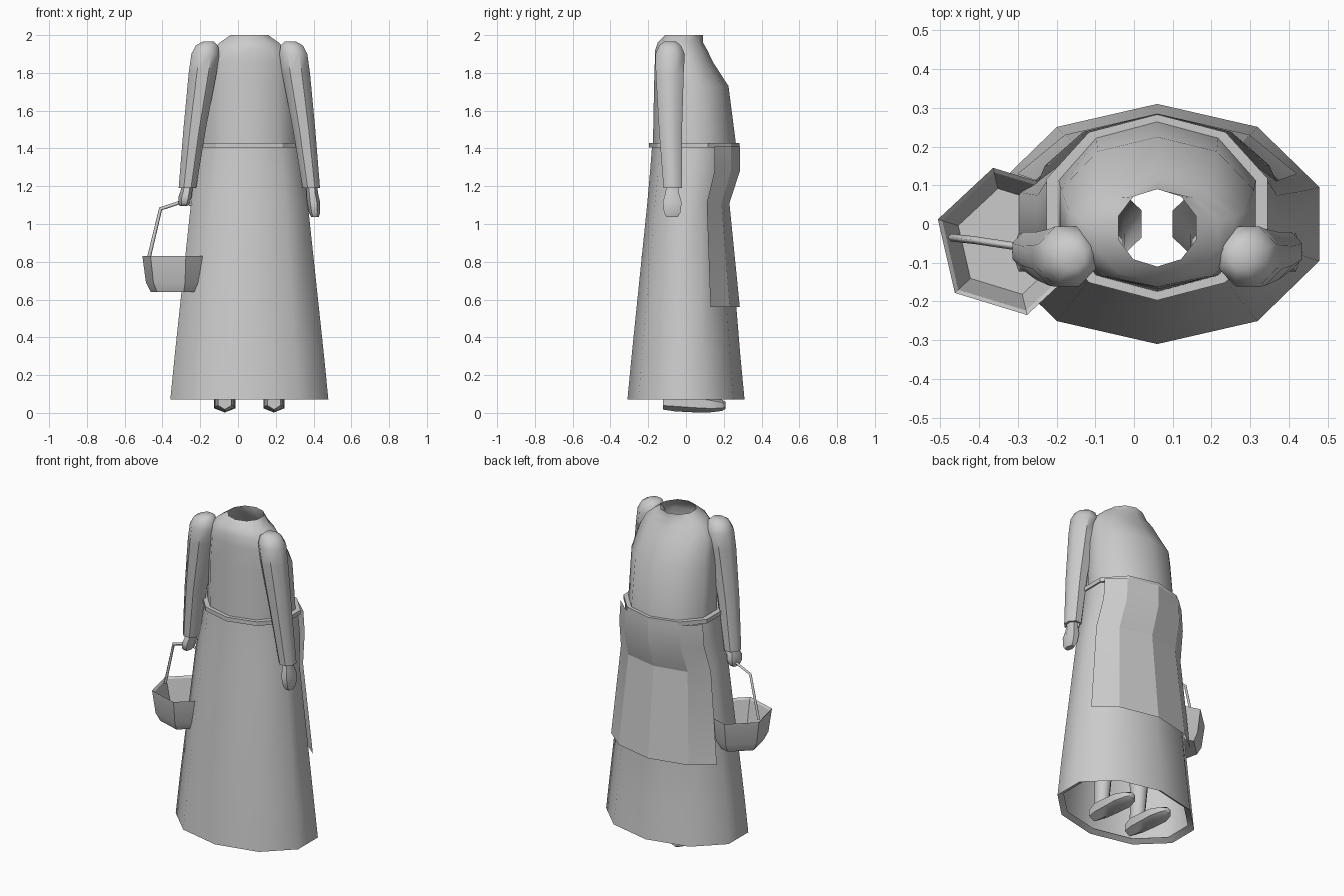
import bpy, bmesh, math
from mathutils import Vector

cube = bpy.data.objects.get("Cube")
if cube:
    bpy.data.objects.remove(cube, do_unlink=True)

MID = 0.06  # body axis

grey = bpy.data.materials.new("plain_grey")
grey.use_nodes = True
grey.diffuse_color = (0.6, 0.6, 0.6, 1)
grey.node_tree.nodes["Principled BSDF"].inputs["Base Color"].default_value = (0.6, 0.6, 0.6, 1)


def finish(name, bm, angle=50):
    bmesh.ops.recalc_face_normals(bm, faces=bm.faces)
    mesh = bpy.data.meshes.new(name)
    bm.to_mesh(mesh)
    bm.free()
    mesh.materials.append(grey)
    obj = bpy.data.objects.new(name, mesh)
    bpy.context.collection.objects.link(obj)
    bpy.ops.object.select_all(action='DESELECT')
    obj.select_set(True)
    bpy.context.view_layer.objects.active = obj
    if angle:
        bpy.ops.object.shade_smooth_by_angle(angle=math.radians(angle))
    return obj


def loft(name, rings, sides=10, turn=90, caps=(False, False), angle=50, along_y=False):
    """Skin rings of (height, centre x, centre y, radius x, radius y)."""
    bm = bmesh.new()
    loops = []
    for h, cx, cy, rx, ry in rings:
        loop = []
        for i in range(sides):
            a = math.radians(turn) + math.tau * i / sides
            u, v = cx + rx * math.cos(a), cy + ry * math.sin(a)
            loop.append(bm.verts.new((u, h, v) if along_y else (u, v, h)))
        loops.append(loop)
    for a, b in zip(loops, loops[1:]):
        for i in range(sides):
            j = (i + 1) % sides
            bm.faces.new((a[i], a[j], b[j], b[i]))
    for cap, loop in zip(caps, (loops[0], loops[-1])):
        if cap:
            bm.faces.new(loop)
    return finish(name, bm, angle)


def body(name, rings, **kw):
    return loft(name, [(z, MID, cy, rx, ry) for z, cy, rx, ry in rings], **kw)


# Dress: bodice open at the neck, skirt with turned hem, waistband
body("bodice", [(1.42, .045, .268, .22), (1.73, .028, .262, .197), (1.86, -.012, .24, .153),
                (1.92, -.025, .21, .138), (1.96, -.03, .165, .12), (2.0, -.01, .105, .1)], angle=70)
body("skirt", [(.09, 0, .40, .28), (.07, 0, .44, .31), (.3, 0, .416, .288), (1.11, .008, .325, .213),
               (1.28, .035, .305, .225), (1.41, .04, .29, .22)], angle=70)
body("waistband", [(1.43, .043, .26, .215), (1.43, .043, .3, .24),
                   (1.405, .043, .3, .24), (1.405, .043, .26, .215)], angle=30)

# Apron: an open sheet wrapped round the belly side of the skirt
bm = bmesh.new()
rows = []
for z, cy, rx, ry in [(1.41, .04, .315, .245), (1.28, .04, .325, .245),
                      (1.11, .01, .345, .22), (.56, 0, .405, .285)]:
    rows.append([bm.verts.new((MID + rx * math.sin(math.radians(t)),
                               cy + ry * math.cos(math.radians(t)), z))
                 for t in (-63, -36, 0, 36, 63)])
for a, b in zip(rows, rows[1:]):
    for i in range(4):
        bm.faces.new((a[i], a[i + 1], b[i + 1], b[i]))
finish("apron", bm, 20)

# Limbs, mirrored about the body axis
for side, s in (("right", -1), ("left", 1)):
    def at(dx):
        return MID + s * dx

    loft(side + "_sleeve", [(1.19, at(.328), -.07, .035, .04), (1.19, at(.328), -.07, .05, .053),
                            (1.5, at(.29), -.082, .064, .066), (1.8, at(.247), -.086, .08, .08),
                            (1.9, at(.233), -.084, .08, .084), (1.945, at(.225), -.084, .064, .062),
                            (1.965, at(.218), -.084, .033, .035)],
         sides=8, turn=22.5, caps=(False, True), angle=45)
    # The right hand is closed round the basket handle, the left hangs open
    drop = .1 if s < 0 else .155
    loft(side + "_hand", [(1.2 - drop * k, at(dx), -.073, rx, ry) for k, dx, rx, ry in
                          [(0, .33, .03, .036), (.25, .333, .031, .042), (.55, .34, .035, .058),
                           (.9, .345, .03, .05), (1.05, .348, .02, .035)]],
         sides=6, turn=0, caps=(False, True))
    loft(side + "_leg", [(.05, at(.13), -.06, .04, .045), (.25, at(.13), -.045, .048, .055),
                         (.9, at(.125), 0, .092, .09)], sides=8, turn=22.5)
    loft(side + "_shoe", [(y, at(.13), z, rx, rz) for y, z, rx, rz in
                          [(-.122, .06, .04, .042), (-.06, .062, .056, .054), (.04, .053, .062, .05),
                           (.12, .046, .065, .044), (.19, .04, .045, .03), (.21, .04, .022, .018)]],
         sides=6, turn=90, caps=(True, True), along_y=True)

# Basket: hollow hexagonal bowl with an angular carrying handle
BX, BY = -.32, -.045
loft("basket", [(z, BX, BY, r, r) for z, r in
                [(.665, .14), (.82, .183), (.83, .195), (.69, .175), (.64, .148)]],
     sides=6, turn=43, caps=(True, True), angle=20)

path = [(-.472, -.035, .82), (-.41, -.042, 1.08), (-.29, -.06, 1.12), (-.19, -.05, 1.08), (-.15, -.05, .82)]
curve = bpy.data.curves.new("basket_handle", 'CURVE')
curve.dimensions = '3D'
curve.bevel_depth = .01
curve.bevel_resolution = 0
curve.use_fill_caps = True
spline = curve.splines.new('POLY')
spline.points.add(len(path) - 1)
for point, co in zip(spline.points, path):
    point.co = (*co, 1)
curve.materials.append(grey)
bpy.context.collection.objects.link(bpy.data.objects.new("basket_handle", curve))
